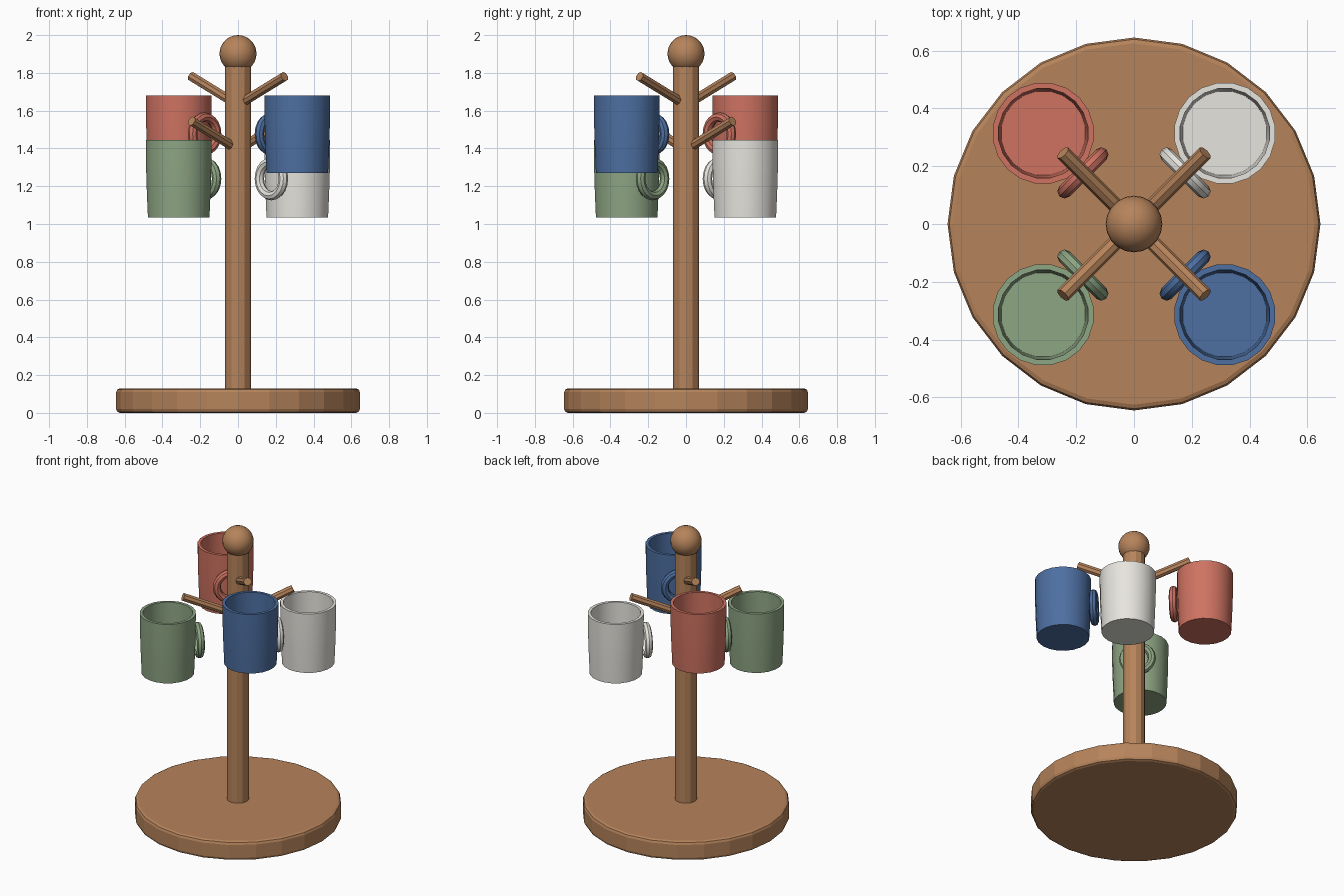
import bpy, math
from mathutils import Vector

if "Cube" in bpy.data.objects:
    bpy.data.objects.remove(bpy.data.objects["Cube"])


def material(name, rgb):
    m = bpy.data.materials.new(name)
    m.diffuse_color = (*rgb, 1)
    m.use_nodes = True
    m.node_tree.nodes["Principled BSDF"].inputs["Base Color"].default_value = m.diffuse_color
    return m


wood = material("wood", (0.47, 0.23, 0.105))


def finish(ob, name, mat, smooth):
    ob.name = name
    ob.data.materials.append(mat)
    if smooth:
        bpy.ops.object.select_all(action='DESELECT')
        ob.select_set(True)
        bpy.context.view_layer.objects.active = ob
        bpy.ops.object.shade_smooth_by_angle(angle=math.radians(40))
    return ob


def lathe(name, profile, sides, mat, smooth=False, offset=0.0, loc=(0, 0, 0)):
    """Revolve (radius, z) points; the first and last rings are capped."""
    verts, faces = [], []
    for r, z in profile:
        for i in range(sides):
            a = offset + math.tau * i / sides
            verts.append((r * math.cos(a), r * math.sin(a), z))
    for k in range(len(profile) - 1):
        for i in range(sides):
            j = (i + 1) % sides
            a, b = k * sides, (k + 1) * sides
            faces.append((a + i, a + j, b + j, b + i))
    last = (len(profile) - 1) * sides
    faces.append(tuple(reversed(range(sides))))
    faces.append(tuple(range(last, last + sides)))
    me = bpy.data.meshes.new(name)
    me.from_pydata(verts, [], faces)
    ob = bpy.data.objects.new(name, me)
    ob.location = loc
    bpy.context.collection.objects.link(ob)
    return finish(ob, name, mat, smooth)


# Base, post and top ball
lathe("base", [(0.625, 0), (0.639, 0.006), (0.645, 0.02), (0.645, 0.11),
               (0.639, 0.124), (0.625, 0.13)], 24, wood)
lathe("post", [(0.07, 0.11), (0.07, 1.86)], 12, wood)
bpy.ops.mesh.primitive_uv_sphere_add(segments=20, ring_count=14, radius=0.098,
                                     location=(0, 0, 1.902))
finish(bpy.context.object, "top_ball", wood, True)

# Pegs, mugs and handles: name, compass angle, height drop, colour
MUGS = [("blue", -45, 0, (0.075, 0.16, 0.36)),
        ("red", 135, 0, (0.62, 0.17, 0.12)),
        ("green", -135, 0.236, (0.27, 0.38, 0.23)),
        ("white", 45, 0.236, (0.80, 0.78, 0.73))]

for colour, deg, drop, rgb in MUGS:
    ang = math.radians(deg)
    out = Vector((math.cos(ang), math.sin(ang), 0))
    mat = material(colour + "_glaze", rgb)

    # Peg sloping up and out from the post
    start = out * 0.03 + Vector((0, 0, 1.643 - drop))
    end = out * 0.348 + Vector((0, 0, 1.781 - drop))
    axis = end - start
    bpy.ops.mesh.primitive_cylinder_add(vertices=8, radius=0.026, depth=axis.length,
                                        location=(start + end) / 2)
    peg = bpy.context.object
    peg.rotation_euler = (0, math.atan2(axis.dot(out), axis.z), ang)
    finish(peg, colour + "_peg", wood, False)

    # Hollow mug
    lathe(colour + "_mug",
          [(0.165, 0), (0.171, 0.14), (0.175, 0.27), (0.176, 0.41),
           (0.156, 0.41), (0.154, 0.27), (0.147, 0.03)],
          20, mat, True, ang, out * 0.444 + Vector((0, 0, 1.27 - drop)))

    # Ring handle, facing the post
    bpy.ops.mesh.primitive_torus_add(major_segments=20, minor_segments=8,
                                     major_radius=0.09, minor_radius=0.025,
                                     location=out * 0.25 + Vector((0, 0, 1.476 - drop)),
                                     rotation=(0, math.pi / 2, ang))
    finish(bpy.context.object, colour + "_handle", mat, True)
